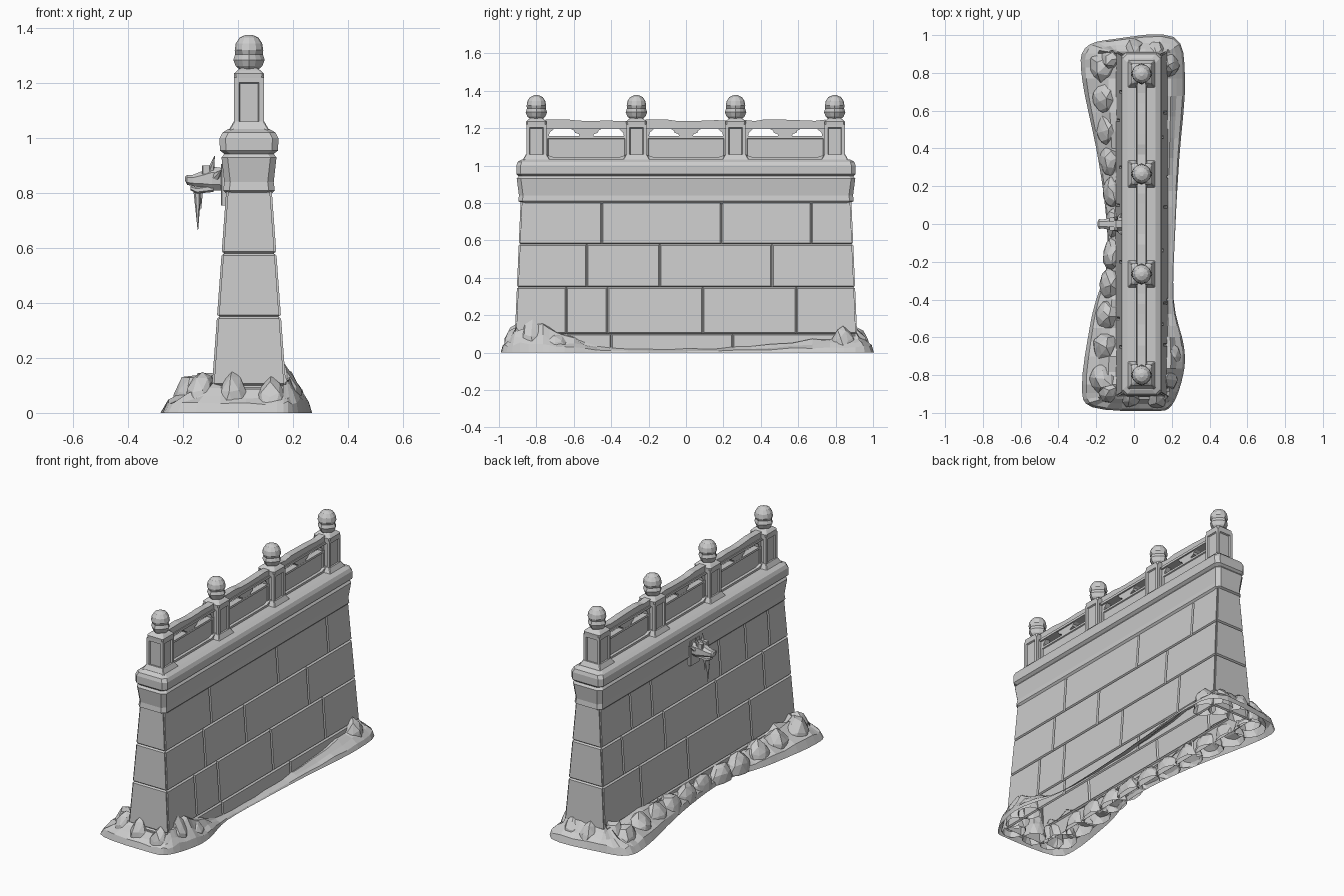
import bpy, bmesh, math, random
from mathutils import Vector, Matrix

random.seed(4)
if "Cube" in bpy.data.objects:
    bpy.data.objects.remove(bpy.data.objects["Cube"])

stone = bpy.data.materials.new("grey stone")
stone.use_nodes = True
colour = (0.6, 0.6, 0.6, 1)
stone.diffuse_color = colour
stone.node_tree.nodes["Principled BSDF"].inputs["Base Color"].default_value = colour

MID = 0.04  # wall centre line in x


def finish(name, bm, recalc=True):
    if recalc:
        bmesh.ops.recalc_face_normals(bm, faces=bm.faces)
    mesh = bpy.data.meshes.new(name)
    bm.to_mesh(mesh)
    bm.free()
    mesh.materials.append(stone)
    obj = bpy.data.objects.new(name, mesh)
    bpy.context.collection.objects.link(obj)
    return obj


def loft(name, rings, bottom=True, top=True):
    bm = bmesh.new()
    loops = [[bm.verts.new(p) for p in ring] for ring in rings]
    count = len(loops[0])
    for low, high in zip(loops, loops[1:]):
        for i in range(count):
            j = (i + 1) % count
            bm.faces.new((low[i], low[j], high[j], high[i]))
    if bottom:
        bm.faces.new(loops[0][::-1])
    if top:
        bm.faces.new(loops[-1])
    return finish(name, bm)


def ring(y, hx, hy, z, cut=0.004, x=MID):
    """Rectangle with cut corners."""
    pts = []
    for sx, sy, flip in ((1, -1, 0), (1, 1, 1), (-1, 1, 0), (-1, -1, 1)):
        a = (x + sx * (hx - cut), y + sy * hy, z)
        b = (x + sx * hx, y + sy * (hy - cut), z)
        pts += [b, a] if flip else [a, b]
    return pts


def box(name, y, hx, hy, low, high, x=MID):
    return loft(name, [ring(y, hx, hy, z, x=x) for z in (low, high)])


def extrude_x(name, outline, half, x=MID):
    return loft(name, [[(x + s * half, y, z) for y, z in outline] for s in (-1, 1)])


# Battered wall of large blocks with recessed joints
GROOVE, RIM = 0.009, 0.007


def wall_point(axis, sign, u, z, depth):
    halves = (0.142 - 0.073 * z, 0.919 - 0.043 * z)
    limit = halves[1 - axis] - max(depth, RIM)
    u = max(-limit, min(limit, u))
    out = sign * (halves[axis] - depth)
    return Vector((MID + out, u, z) if axis == 0 else (MID + u, out, z))


def block(bm, axis, sign, a, b, low, high):
    def quad(m, depth):
        corners = ((a + m, low + m), (b - m, low + m), (b - m, high - m), (a + m, high - m))
        return [bm.verts.new(wall_point(axis, sign, u, z, depth)) for u, z in corners]
    rim, face = quad(0, GROOVE), quad(RIM, 0)
    faces = [face] + [[rim[i], rim[i - 3], face[i - 3], face[i]] for i in range(4)]
    for f in faces:
        bm.faces.new(f if (sign > 0) == (axis == 0) else f[::-1])


levels = (0, 0.1, 0.35, 0.58, 0.81)
joints = {
    1: ((-0.4, 0.25), (-0.64, -0.42, 0.09, 0.59), (-0.53, -0.14, 0.46), (-0.45, 0.19, 0.67)),
    -1: ((-0.3, 0.4), (-0.5, 0.1, 0.55), (-0.65, -0.2, 0.3, 0.7), (-0.72, -0.5, -0.25, 0.4, 0.6)),
}
bm = bmesh.new()
for row in range(4):
    low, high = levels[row:row + 2]
    for sign in (1, -1):
        cuts = (-2,) + joints[sign][row] + (2,)
        for a, b in zip(cuts, cuts[1:]):
            block(bm, 0, sign, a, b, low, high)
        block(bm, 1, sign, -2, 2, low, high)
finish("block_wall", bm, recalc=False)

# Two-band coping
profile = ((0.08, 0.87, 0.795), (0.094, 0.897, 0.81), (0.09, 0.893, 0.84), (0.1, 0.905, 0.93),
           (0.09, 0.895, 0.943), (0.106, 0.907, 0.955), (0.107, 0.907, 1.0),
           (0.097, 0.9, 1.02), (0.075, 0.875, 1.033))
loft("coping", [ring(0, hx, hy, z, 0.022) for hx, hy, z in profile])

# Balustrade posts with sunk panels and carved finials
post_places = (-0.8, -0.265, 0.265, 0.795)
for y in post_places:
    loft("post_foot", [ring(y, h, h, z) for h, z in ((0.076, 1.025), (0.056, 1.06))])
    bm = bmesh.new()
    bmesh.ops.create_cube(bm, size=1, matrix=Matrix.Translation((MID, y, 1.125))
                          @ Matrix.Diagonal((0.108, 0.108, 0.19, 1)))
    sides = [f for f in bm.faces if abs(f.normal.z) < 0.5]
    bmesh.ops.inset_individual(bm, faces=sides, thickness=0.024)
    bmesh.ops.inset_individual(bm, faces=sides, thickness=0.006, depth=-0.008)
    finish("post", bm)
    cap = ((0.054, 1.218), (0.055, 1.235), (0.042, 1.247), (0.03, 1.255))
    loft("post_cap", [ring(y, h, h, z, 0.008) for h, z in cap])
    rings = []
    for r, z, lobe in ((0.028, 1.245, 0), (0.044, 1.262, 0.1), (0.053, 1.285, 0.08),
                       (0.046, 1.305, 0.1), (0.052, 1.32, 0), (0.048, 1.345, 0),
                       (0.034, 1.366, 0), (0.012, 1.376, 0)):
        rings.append([])
        for i in range(12):
            t = i * math.tau / 12
            s = r * (1 + lobe * math.cos(4 * t))
            rings[-1].append((MID + s * math.cos(t), y + s * math.sin(t), z))
    loft("finial", rings)

# Railing bays
for start, end in zip(post_places, post_places[1:]):
    mid, half = (start + end) / 2, (end - start) / 2 - 0.048
    steps = [mid - half + half * i / 4 for i in range(9)]
    worn = [(y, 1.242 + random.uniform(-0.005, 0.006)) for y in reversed(steps)]
    extrude_x("handrail", [(mid - half, 1.2), (mid + half, 1.2)] + worn, 0.021)
    extrude_x("rail_moulding", [(mid - half, 1.195), (mid + half, 1.195),
                                (mid + half, 1.21), (mid - half, 1.21)], 0.026)
    bm = bmesh.new()
    bmesh.ops.create_cube(bm, size=1, matrix=Matrix.Translation((MID, mid, 1.09))
                          @ Matrix.Diagonal((0.036, 2 * half, 0.135, 1)))
    sides = [f for f in bm.faces if abs(f.normal.x) > 0.5]
    bmesh.ops.inset_individual(bm, faces=sides, thickness=0.018)
    bmesh.ops.inset_individual(bm, faces=sides, thickness=0.004, depth=-0.006)
    finish("rail_panel", bm)
    for s in (-1, 1):
        edge = mid + s * half
        extrude_x("corner_bracket", [(edge, 1.15), (edge - s * 0.018, 1.15),
                                     (edge - s * 0.022, 1.175), (edge - s * 0.05, 1.2), (edge, 1.2)], 0.015)
    cloud = ((0.035, 1.15), (0.04, 1.168), (0.06, 1.175), (0.065, 1.187), (0.09, 1.2))
    extrude_x("cloud_bracket", [(mid - w, z) for w, z in reversed(cloud)]
              + [(mid + w, z) for w, z in cloud], 0.017)
    extrude_x("curved_sill", [(mid - half, 1.03), (mid + half, 1.03), (mid + half, 1.06),
                              (mid + half * 0.8, 1.045), (mid - half * 0.8, 1.045), (mid - half, 1.06)], 0.03)

# Earth skirt: x, y, height of the ground where it meets the wall
outline = [Vector(p) for p in (
    (0.21, 0.99, 0.1), (0.27, 0.77, 0.08), (0.24, 0.35, 0.04), (0.22, 0, 0.02),
    (0.21, -0.4, 0.03), (0.265, -0.65, 0.09), (0.26, -0.8, 0.15), (0.2, -0.96, 0.11),
    (0.1, -0.99, 0.09), (-0.22, -0.97, 0.1), (-0.275, -0.85, 0.12), (-0.235, -0.55, 0.1),
    (-0.2, -0.4, 0.08), (-0.15, -0.25, 0.07), (-0.14, -0.08, 0.06), (-0.16, 0.15, 0.07),
    (-0.2, 0.4, 0.09), (-0.275, 0.77, 0.11), (-0.26, 0.93, 0.12), (-0.1, 0.98, 0.11))]
shore = []
for i, p in enumerate(outline):
    q, before, after = outline[(i + 1) % 20], outline[i - 1], outline[(i + 2) % 20]
    for t in (0, 0.25, 0.5, 0.75):
        shore.append(p + t / 2 * (q - before + t * (2 * before - 5 * p + 4 * q - after
                                                    + t * (3 * p - before - 3 * q + after))))
rings = []
for t, rise in ((0, 0), (0.12, 0.35), (0.45, 0.6), (0.75, 0.9), (1, 1)):
    rings.append([])
    for p in shore:
        wall = Vector((max(-0.09, min(0.17, p.x)), max(-0.905, min(0.905, p.y)), 0))
        spot = Vector((p.x, p.y, 0)).lerp(wall, t)
        spot.z = rise * p.z * random.uniform(0.8, 1.2)
        rings[-1].append(spot)
loft("earth_skirt", rings, False, False)


# Boulders heaped along the foot, open underneath
def boulder(x, y, rx, ry, height):
    bm = bmesh.new()
    bmesh.ops.create_icosphere(bm, subdivisions=2, radius=1)
    for v in bm.verts:
        v.co *= random.uniform(0.88, 1.06)
    turn = Matrix.Rotation(random.uniform(0, 6), 4, "Z")
    bm.transform(Matrix.Translation((x, y, 0.01)) @ Matrix.Diagonal((rx, ry, height, 1)) @ turn)
    bmesh.ops.bisect_plane(bm, geom=bm.verts[:] + bm.edges[:] + bm.faces[:],
                           plane_co=(0, 0, 0.002), plane_no=(0, 0, -1), clear_outer=True)
    finish("boulder", bm)


for i in range(11):
    y = -0.82 + i * 0.165
    far = abs(y)
    boulder(-0.1 - 0.07 * far, y, 0.05 + 0.045 * far, 0.095, 0.09 + 0.05 * far * random.uniform(0.7, 1.2))
for x, y, height in ((0.17, -0.82, 0.16), (0.19, -0.7, 0.1), (0.12, -0.91, 0.12), (-0.02, -0.9, 0.14),
                     (-0.13, -0.88, 0.14), (-0.12, 0.87, 0.15), (0, 0.91, 0.12),
                     (0.12, 0.9, 0.13), (0.18, 0.84, 0.13)):
    boulder(x, y, 0.065, 0.075, height)


# Beast-head water spout with hanging icicle
def x_loft(name, sections):
    return loft(name, [[(x, a * w, z + b * h) for a, b in
                        ((-1, -0.5), (-0.5, -1), (0.5, -1), (1, -0.5),
                         (1, 0.5), (0.5, 1), (-0.5, 1), (-1, 0.5))]
                       for x, w, h, z in sections])


def spike(name, base, tip, radius, sides=6):
    bm = bmesh.new()
    base, tip = Vector(base), Vector(tip)
    line = tip - base
    bmesh.ops.create_cone(bm, cap_ends=True, segments=sides, radius1=radius, radius2=0.001,
                          depth=line.length, matrix=Matrix.Translation((base + tip) / 2)
                          @ line.to_track_quat("Z", "Y").to_matrix().to_4x4())
    finish(name, bm)


box("spout_plate", 0, 0.012, 0.045, 0.755, 0.905, x=-0.05)
x_loft("beast_head", ((-0.05, 0.034, 0.04, 0.85), (-0.095, 0.04, 0.044, 0.853),
                      (-0.125, 0.032, 0.032, 0.85), (-0.165, 0.024, 0.02, 0.846),
                      (-0.185, 0.026, 0.018, 0.848), (-0.192, 0.014, 0.008, 0.852)))
x_loft("lower_jaw", ((-0.09, 0.028, 0.014, 0.818), (-0.15, 0.022, 0.012, 0.81),
                     (-0.172, 0.014, 0.008, 0.818)))
for s in (-1, 1):
    spike("horn", (-0.1, s * 0.022, 0.88), (-0.085, s * 0.036, 0.935), 0.014)
    spike("ear", (-0.08, s * 0.03, 0.86), (-0.06, s * 0.062, 0.885), 0.016)
    box("brow", s * 0.022, 0.016, 0.012, 0.87, 0.9, x=-0.115)
spike("icicle", (-0.148, 0, 0.815), (-0.146, 0, 0.665), 0.015)
spike("small_icicle", (-0.135, 0.012, 0.81), (-0.135, 0.012, 0.74), 0.009)
